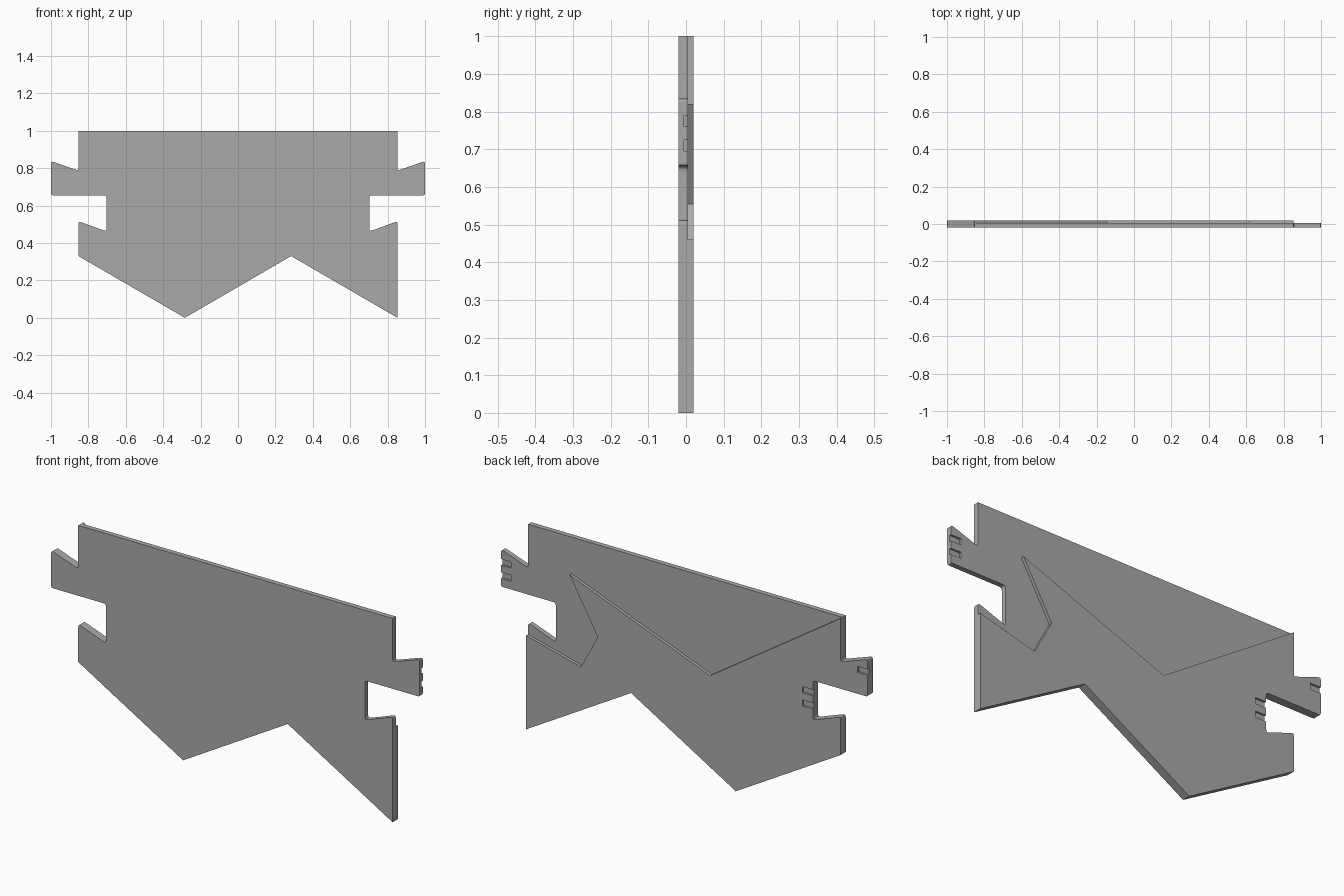
import bpy
import bmesh
from mathutils import Vector

cube = bpy.data.objects.get("Cube")
if cube:
    bpy.data.objects.remove(cube, do_unlink=True)

FRONT, STEP, BACK = -0.02, 0.005, 0.02   # depths of the two layers

grey = bpy.data.materials.new("plain grey")
grey.use_nodes = True
grey.diffuse_color = (0.4, 0.4, 0.4, 1)
grey.node_tree.nodes["Principled BSDF"].inputs["Base Color"].default_value = (0.4, 0.4, 0.4, 1)


def rounded(points, steps=4):
    """Round each (x, z, radius) corner; zero keeps it sharp."""
    result = []
    for i, (x, z, r) in enumerate(points):
        p = Vector((x, z))
        if r == 0:
            result.append(p)
            continue
        before = Vector(points[i - 1][:2])
        after = Vector(points[(i + 1) % len(points)][:2])
        a = p + (before - p).normalized() * r
        b = p + (after - p).normalized() * r
        for k in range(steps + 1):
            t = k / steps
            result.append(a * (1 - t) ** 2 + p * 2 * t * (1 - t) + b * t * t)
    return result


def plate(name, points, y0, y1):
    """Extrude an x-z outline between two depths."""
    bm = bmesh.new()
    face = bm.faces.new([bm.verts.new((p.x, y0, p.y)) for p in rounded(points)])
    grown = bmesh.ops.extrude_face_region(bm, geom=[face])["geom"]
    moved = [g for g in grown if isinstance(g, bmesh.types.BMVert)]
    bmesh.ops.translate(bm, verts=moved, vec=(0, y1 - y0, 0))
    bmesh.ops.recalc_face_normals(bm, faces=bm.faces)
    mesh = bpy.data.meshes.new(name)
    bm.to_mesh(mesh)
    bm.free()
    mesh.materials.append(grey)
    obj = bpy.data.objects.new(name, mesh)
    bpy.context.collection.objects.link(obj)
    return obj


def cut_slot(target, x0, x1, z, floor):
    """Cut a short horizontal slot into the back of a plate."""
    h = 0.015
    corners = [(x0, z - h, 0), (x1, z - h, 0), (x1, z + h, 0), (x0, z + h, 0)]
    cutter = plate("slot_cutter", corners, floor, BACK + 0.02)
    cutter.hide_render = True
    mod = target.modifiers.new("slot", "BOOLEAN")
    mod.operation = "DIFFERENCE"
    mod.solver = "EXACT"
    mod.object = cutter
    bpy.context.view_layer.objects.active = target
    bpy.ops.object.modifier_apply(modifier=mod.name)
    bpy.data.objects.remove(cutter, do_unlink=True)


# Side outline with hooked tab and notch, listed from the top down
side = [(0.853, 1, 0), (0.853, 0.787, 0.014), (1, 0.838, 0.014), (1, 0.655, 0.01),
        (0.703, 0.655, 0.014), (0.703, 0.462, 0.014), (0.853, 0.516, 0.014)]
left_side = side
right_side = [(-x, z, r) for x, z, r in reversed(side)]
zigzag = [(0.853, 0, 0), (0.284, 0.33, 0), (-0.284, 0, 0), (-0.853, 0.33, 0)]

# Full front panel
front_panel = plate("front_panel", left_side + zigzag + right_side, FRONT, STEP)

# Raised back layer, leaving the top and left tab recessed
ridge = [(-0.145, 0.53, 0), (0.617, 0.82, 0), (0.465, 0.555, 0),
         (0.557, 0.385, 0), (0.853, 0.46, 0)]
back_layer = plate("back_layer", ridge + zigzag + right_side, STEP, BACK)

# Small slots on the tabs and in the right notch
for z in (0.775, 0.71):
    cut_slot(front_panel, 0.945, 1.05, z, -0.005)
cut_slot(back_layer, -1.05, -0.945, 0.775, 0.01)
for z in (0.595, 0.53):
    cut_slot(back_layer, -0.72, -0.645, z, 0.01)
